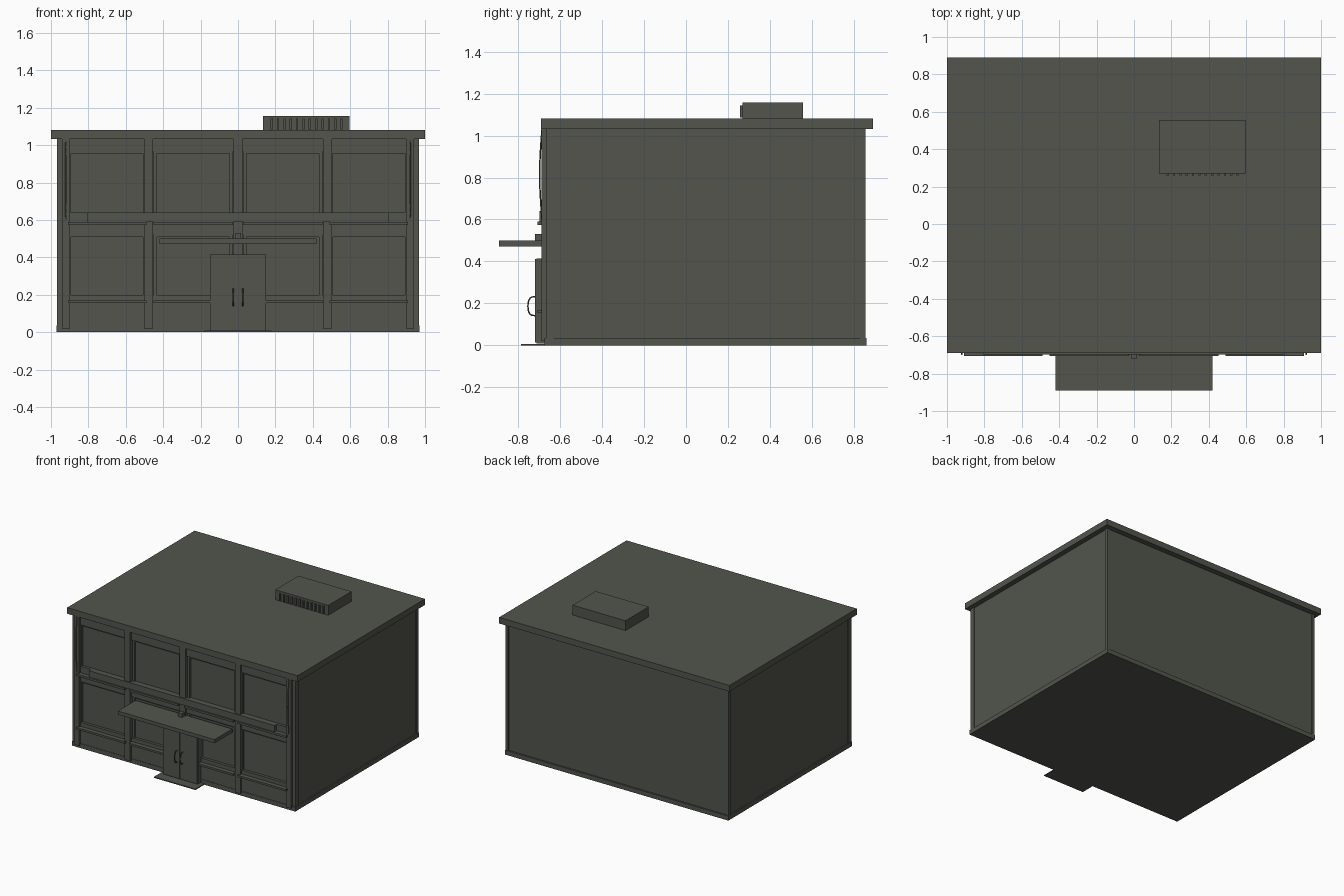
import bpy, math
from mathutils import Vector

if "Cube" in bpy.data.objects:
    bpy.data.objects.remove(bpy.data.objects["Cube"])

mat = bpy.data.materials.new("dark olive grey")
mat.diffuse_color = (0.085, 0.09, 0.073, 1)
mat.use_nodes = True
mat.node_tree.nodes["Principled BSDF"].inputs["Base Color"].default_value = mat.diffuse_color


def box(name, x0, x1, y0, y1, z0, z1):
    """Box given by its extents."""
    v = [(x, y, z) for z in (z0, z1) for x, y in ((x0, y0), (x1, y0), (x1, y1), (x0, y1))]
    f = [(3, 2, 1, 0), (4, 5, 6, 7)] + [(i, (i + 1) % 4, (i + 1) % 4 + 4, i + 4) for i in range(4)]
    me = bpy.data.meshes.new(name)
    me.from_pydata(v, [], f)
    me.materials.append(mat)
    ob = bpy.data.objects.new(name, me)
    bpy.context.collection.objects.link(ob)
    return ob


def tube(name, pts, r):
    """Round bar along a list of points."""
    cu = bpy.data.curves.new(name, 'CURVE')
    cu.dimensions = '3D'
    cu.bevel_depth, cu.bevel_resolution, cu.use_fill_caps = r, 1, True
    sp = cu.splines.new('POLY')
    sp.points.add(len(pts) - 1)
    for p, c in zip(sp.points, pts):
        p.co = (*c, 1)
    cu.materials.append(mat)
    ob = bpy.data.objects.new(name, cu)
    bpy.context.collection.objects.link(ob)


# Main shell, plinth and roof
box("walls", -0.96, 0.96, -0.65, 0.848, 0.0, 1.035)
box("plinth", -0.97, 0.97, -0.675, 0.86, 0.0, 0.035)
box("roof_slab", -1.0, 1.0, -0.69, 0.89, 1.032, 1.08)

# Corner trims, including the ends of the glazed front
for s in (-1, 1):
    a, b = sorted((s * 0.945, s * 0.967))
    box("rear_corner_trim", a, b, 0.83, 0.855, 0.03, 1.035)
    a, b = sorted((s * 0.94, s * 0.967))
    box("front_corner_trim", a, b, -0.668, -0.63, 0.03, 1.035)
    a, b = sorted((s * 0.898, s * 0.94))
    box("end_column", a, b, -0.688, -0.64, 0.02, 1.035)
    # bowed pipe in front of each end column
    pts = []
    for i in range(13):
        t = i / 12
        pts.append((s * 0.92, -0.686 - 0.011 * math.sin(math.pi * t), 0.6 + 0.43 * t))
    tube("bowed_pipe", pts, 0.004)

# Columns between the bays
for x in (-0.478, 0.0, 0.478):
    box("front_column", x - 0.024, x + 0.024, -0.688, -0.64, 0.02, 1.035)

# Horizontal bands across the front
for name, z0, z1 in (("base_panel", 0.03, 0.2), ("spandrel", 0.52, 0.64), ("header", 0.965, 1.035)):
    box(name, -0.94, 0.94, -0.672, -0.64, z0, z1)

# Windows, frames and ledges in each bay
for x0, x1 in ((-0.91, -0.49), (-0.452, -0.028), (0.028, 0.452), (0.49, 0.91)):
    box("middle_ledge", x0, x1, -0.707, -0.65, 0.574, 0.59)
    for z0, z1 in ((0.2, 0.52), (0.64, 0.965)):
        for a in (x0, x1 - 0.018):
            box("window_jamb", a, a + 0.018, -0.664, -0.64, z0, z1)
        box("window_head", x0, x1, -0.664, -0.64, z1 - 0.01, z1)
    # lower ledge stops at the entrance
    a, b = x0, x1
    if abs(x0) < 0.1:
        a = 0.15
    if abs(x1) < 0.1:
        b = -0.15
    box("lower_ledge", a, b, -0.707, -0.65, 0.155, 0.17)

# Fascia board
box("fascia_board", -0.805, 0.805, -0.697, -0.66, 0.588, 0.64)
box("fascia_board_lower", -0.805, 0.805, -0.678, -0.66, 0.553, 0.588)

# Entrance canopy with bracket
box("canopy", -0.42, 0.42, -0.89, -0.67, 0.472, 0.5)
box("canopy_bracket", -0.016, 0.016, -0.72, -0.67, 0.5, 0.53)

# Entrance: portal, door leaves, handles and step
box("door_portal", -0.15, 0.15, -0.712, -0.65, 0.01, 0.415)
for s in (-1, 1):
    a, b = sorted((s * 0.002, s * 0.147))
    box("door_leaf", a, b, -0.72, -0.71, 0.014, 0.411)
    pts = []
    for i in range(13):
        t = math.pi * i / 12
        pts.append((s * 0.025, -0.72 - 0.033 * math.sin(t) ** 0.6 if 0 < i < 12 else -0.72,
                    0.187 - 0.045 * math.cos(t)))
    tube("door_handle", pts, 0.004)
box("entrance_step", -0.18, 0.18, -0.785, -0.66, 0.0, 0.008)

# Rooftop unit with front fins
box("rooftop_unit", 0.135, 0.595, 0.27, 0.557, 1.075, 1.157)
for i in range(12):
    x = 0.18 + i * 0.034
    box("unit_fin", x - 0.006, x + 0.006, 0.258, 0.275, 1.085, 1.142)
